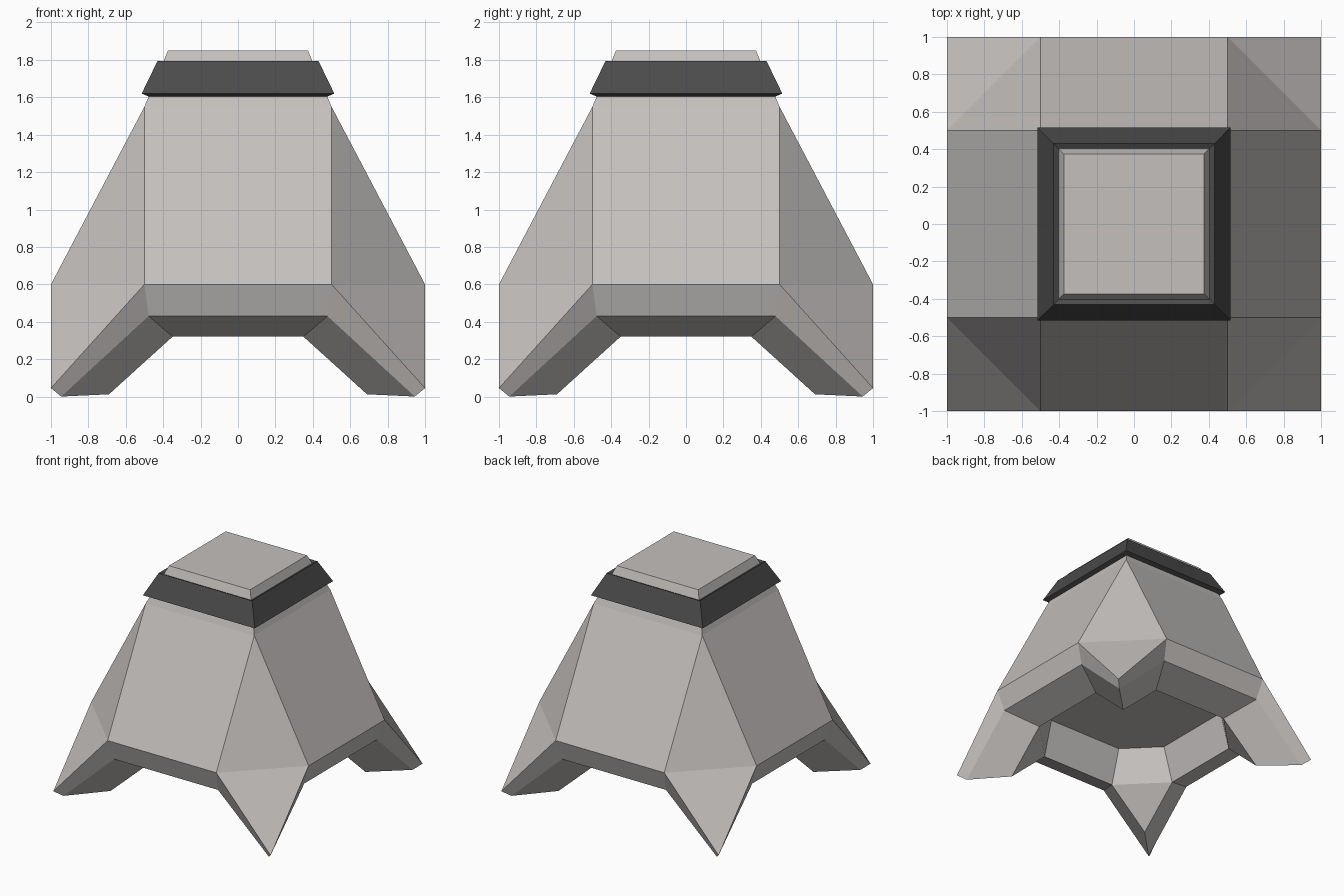
import bpy, bmesh

if "Cube" in bpy.data.objects:
    bpy.data.objects.remove(bpy.data.objects["Cube"])


def rot(p, k):
    x, y, z = p
    for _ in range(k):
        x, y = -y, x
    return (x, y, z)


def make(name, faces, color):
    # faces are lists of points; shared points are welded
    bm = bmesh.new()
    for f in faces:
        bm.faces.new([bm.verts.new(p) for p in f])
    bmesh.ops.remove_doubles(bm, verts=bm.verts, dist=0.0005)
    bmesh.ops.recalc_face_normals(bm, faces=bm.faces)
    mesh = bpy.data.meshes.new(name)
    bm.to_mesh(mesh)
    bm.free()
    obj = bpy.data.objects.new(name, mesh)
    bpy.context.collection.objects.link(obj)
    mat = bpy.data.materials.new(name + "_paint")
    mat.diffuse_color = color
    mat.use_nodes = True
    mat.node_tree.nodes["Principled BSDF"].inputs["Base Color"].default_value = mat.diffuse_color
    mesh.materials.append(mat)


def corner(a, b, z, tip):
    # the three points around one foot: two panel ends and the foot tip
    return (b, a, z), tip, (a, b, z)


# levels of the shell, from the outer skirt to the inner lip
outer = corner(.5, 1, .6, (1, 1, .045))
rim = corner(.478, .945, .43, (.945, .945, 0))
lip = corner(.35, .69, .32, (.69, .69, .012))
ceil_a, ceil_b = (.605, .35, .615), (.35, .605, .615)
shoulder, top = (.5, .5, 1.55), (.374, .374, 1.85)

faces = []
for k in range(4):
    R = lambda p: rot(p, k)
    N = lambda p: rot(p, k + 1)
    # outer foot kite, folded across
    quads = [[R(shoulder), R(outer[0]), R(outer[2])],
             [R(outer[0]), R(outer[1]), R(outer[2])]]
    # sloped side panel and neck
    quads += [[R(outer[2]), N(outer[0]), N(shoulder), R(shoulder)],
              [R(shoulder), N(shoulder), N(top), R(top)]]
    # bevelled rim and underside
    for u, v in ((outer, rim), (rim, lip)):
        for i in range(2):
            quads.append([R(u[i]), R(u[i + 1]), R(v[i + 1]), R(v[i])])
        quads.append([R(u[2]), N(u[0]), N(v[0]), R(v[2])])
    # inside of foot and panel
    quads += [[R(lip[0]), R(lip[1]), R(lip[2])],
              [R(lip[0]), R(lip[2]), R(ceil_b), R(ceil_a)],
              [R(lip[2]), N(lip[0]), N(ceil_a), R(ceil_b)]]
    faces += quads
# flat top and recessed ceiling
faces.append([rot(top, k) for k in range(4)])
faces.append([rot(p, k) for k in range(4) for p in (ceil_a, ceil_b)])
make("footed_body", faces, (.55, .525, .51, 1))

# dark square collar swept around the neck
profile = [(.515, 1.62), (.43, 1.795), (.398, 1.78), (.48, 1.605)]
band = []
for k in range(4):
    for i in range(4):
        (r, z), (s, w) = profile[i], profile[(i + 1) % 4]
        band.append([rot((r, r, z), k), rot((r, r, z), k + 1),
                     rot((s, s, w), k + 1), rot((s, s, w), k)])
make("neck_collar", band, (.07, .07, .07, 1))
